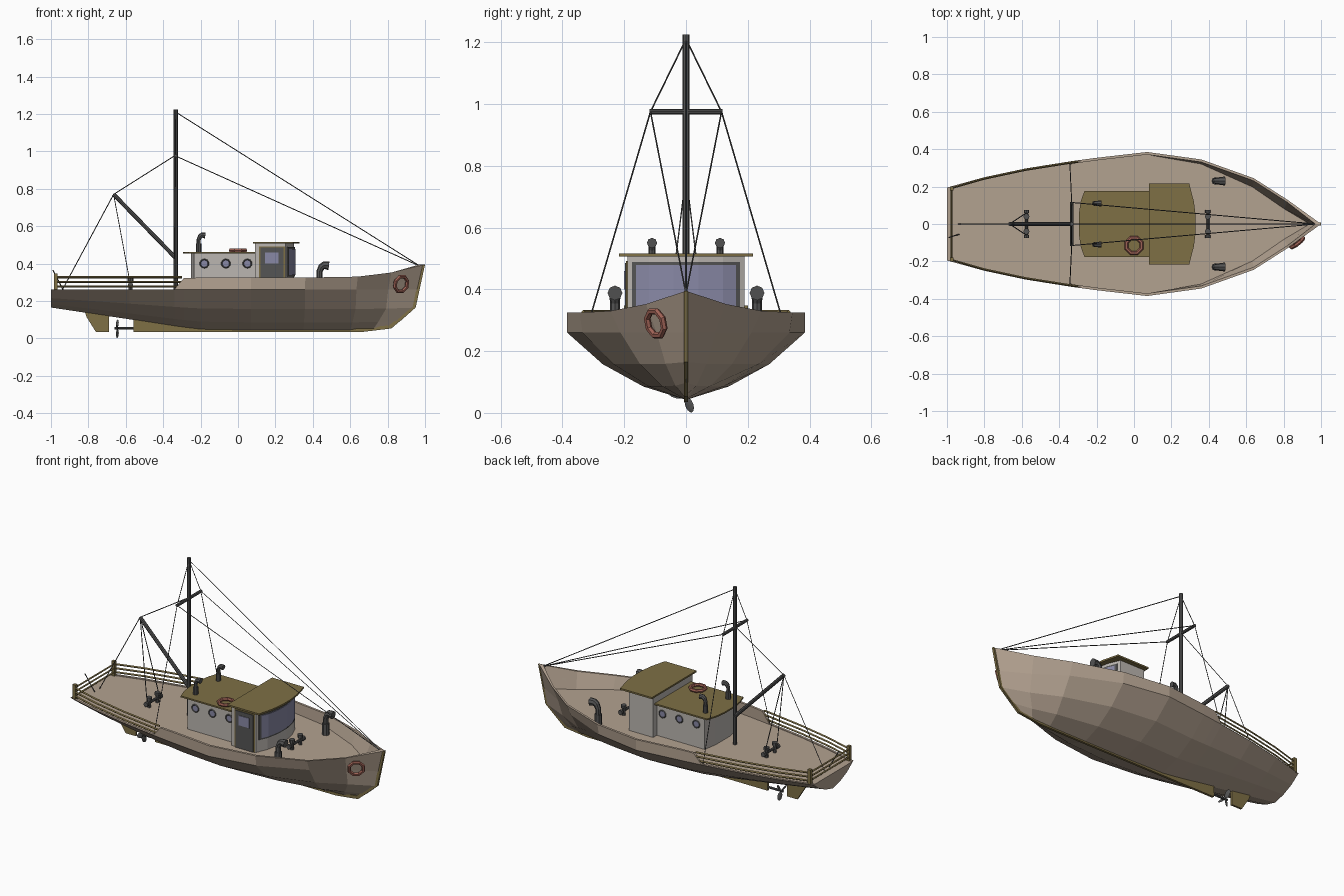
import bpy, bmesh, math
from mathutils import Vector, Matrix

if "Cube" in bpy.data.objects:
    bpy.data.objects.remove(bpy.data.objects["Cube"])


def material(name, col):
    m = bpy.data.materials.new(name)
    m.diffuse_color = (*col, 1)
    m.use_nodes = True
    m.node_tree.nodes["Principled BSDF"].inputs["Base Color"].default_value = m.diffuse_color
    return m


TAUPE = material("hull_paint", (0.45, 0.36, 0.28))
OCHRE = material("trim_paint", (0.21, 0.16, 0.06))
DARK = material("dark_metal", (0.09, 0.09, 0.09))
WALL = material("cabin_paint", (0.50, 0.47, 0.44))
GLASS = material("glass", (0.25, 0.25, 0.38))
RED = material("buoy_red", (0.34, 0.12, 0.09))


def finish(name, bm, mat):
    bmesh.ops.recalc_face_normals(bm, faces=bm.faces)
    me = bpy.data.meshes.new(name)
    bm.to_mesh(me)
    bm.free()
    me.materials.append(mat)
    ob = bpy.data.objects.new(name, me)
    bpy.context.collection.objects.link(ob)
    return ob


def prism(name, pts, lo, hi, mat, plane="xy"):
    """Extrude a flat outline along z (xy) or y (xz)."""
    bm = bmesh.new()
    put = (lambda p, h: (p[0], p[1], h)) if plane == "xy" else (lambda p, h: (p[0], h, p[1]))
    f = bm.faces.new([bm.verts.new(put(p, lo)) for p in pts])
    out = bmesh.ops.extrude_face_region(bm, geom=[f])
    vs = [v for v in out["geom"] if isinstance(v, bmesh.types.BMVert)]
    bmesh.ops.translate(bm, verts=vs, vec=Vector(put((0, 0), hi - lo)))
    return finish(name, bm, mat)


def box(name, x0, x1, y0, y1, z0, z1, mat):
    return prism(name, [(x0, y0), (x1, y0), (x1, y1), (x0, y1)], z0, z1, mat)


def tube(name, pts, r, mat, res=2, radii=None):
    cu = bpy.data.curves.new(name, "CURVE")
    cu.dimensions = "3D"
    cu.bevel_depth, cu.bevel_resolution, cu.use_fill_caps = r, res, True
    sp = cu.splines.new("POLY")
    sp.points.add(len(pts) - 1)
    for i, p in enumerate(pts):
        sp.points[i].co = (*p, 1)
        sp.points[i].radius = radii[i] if radii else 1
    sp.use_smooth = False
    cu.materials.append(mat)
    ob = bpy.data.objects.new(name, cu)
    bpy.context.collection.objects.link(ob)
    return ob


def mirrored(pts):
    return pts + [(x, -y) for x, y in reversed(pts)]


def ring(name, loc, normal, R, r, mat, n=8, m=6):
    bm = bmesh.new()
    q = Vector(normal).to_track_quat("Z", "Y")
    vs = []
    for i in range(n):
        a = math.tau * (i + 0.5) / n
        for j in range(m):
            b = math.tau * j / m
            d = R + r * math.cos(b)
            vs.append(bm.verts.new(q @ Vector((d * math.cos(a), d * math.sin(a), r * math.sin(b))) + Vector(loc)))
    for i in range(n):
        for j in range(m):
            k, l = (i + 1) % n, (j + 1) % m
            bm.faces.new([vs[i * m + j], vs[k * m + j], vs[k * m + l], vs[i * m + l]])
    return finish(name, bm, mat)


# Hull stations: x at rail, x at keel, rail breadth, knuckle breadth, rail z, keel z
DECK = 0.258
stations = [(-1, -1, .195, .195, .262, .165), (-.8, -.8, .25, .25, .262, .135),
            (-.58, -.58, .297, .297, .262, .102), (-.34, -.34, .335, .335, .262, .065),
            (-.29, -.29, .342, .342, .322, .058), (-.2, -.2, .354, .354, .325, .047),
            (.07, .07, .385, .385, .325, .042), (.36, .35, .345, .335, .325, .042),
            (.64, .60, .245, .212, .33, .042), (.82, .72, .13, .095, .352, .045),
            (1, .82, 0, 0, .395, .057)]
bm = bmesh.new()
rings = []
for xt, xk, b, bk, zt, zk in stations:
    X = lambda t: xt + (xk - xt) * t
    Z = lambda t: zk + (.26 - zk) * t
    s = .03 if b == 0 else 0
    half = [(X(.17) - s, 0, DECK), (X(.17) - s, max(bk - .014, 0), DECK), (xt - s, max(b - .014, 0), zt),
            (xt, b, zt), (X(.17), bk, .26), (X(.28), bk * .7, Z(.53)),
            (X(.7), bk * .36, Z(.2)), (xk, 0, zk)]
    full = half + [(x, -y, z) for x, y, z in reversed(half[1:-1])]
    rings.append([bm.verts.new(p) for p in full])
for A, B in zip(rings, rings[1:]):
    for i in range(len(A)):
        j = (i + 1) % len(A)
        bm.faces.new([A[i], A[j], B[j], B[i]])
bm.faces.new(rings[0])
bmesh.ops.remove_doubles(bm, verts=bm.verts, dist=1e-5)
bmesh.ops.dissolve_degenerate(bm, edges=bm.edges, dist=1e-5)
finish("hull", bm, TAUPE)

# Keel, stem and rudder
prism("keel_and_stem", [(-.56, .035), (.67, .035), (.82, .053), (.95, .165), (1, .395), (.98, .388),
                        (.935, .18), (.81, .07), (.66, .055), (-.2, .06), (-.56, .11)], -.007, .007, OCHRE, "xz")
prism("rudder", [(-.76, .035), (-.69, .035), (-.69, .125), (-.82, .145), (-.81, .115)], -.006, .006, OCHRE, "xz")

# Propeller
tube("propeller_shaft", [(-.55, 0, .055), (-.66, 0, .055)], .007, DARK)
for i in range(3):
    bm = bmesh.new()
    bmesh.ops.create_uvsphere(bm, u_segments=8, v_segments=6, radius=1)
    M = (Matrix.Translation((-.645, 0, .055)) @ Matrix.Rotation(math.radians(-160 + 120 * i), 4, "X")
         @ Matrix.Translation((0, 0, .031)) @ Matrix.Rotation(.5, 4, "Z") @ Matrix.Diagonal((.004, .015, .026, 1)))
    bmesh.ops.transform(bm, matrix=M, verts=bm.verts)
    finish("propeller_blade", bm, DARK)

# Rear cabin and wheelhouse with roofs
prism("rear_cabin", mirrored([(.1, .155), (-.235, .155), (-.25, .07)]), DECK, .455, WALL)
prism("rear_roof", mirrored([(.09, .177), (-.265, .177), (-.285, .12), (-.295, .05)]), .453, .462, OCHRE)
front = [(.255, .19), (.285, .12), (.30, .04)]
prism("wheelhouse", mirrored([(.09, .19)] + front), DECK, .508, WALL)
prism("wheelhouse_roof", mirrored([(.08, .217), (.295, .217), (.32, .12), (.33, .04)]), .506, .516, OCHRE)
prism("window_frame", mirrored([(.25, .17), (.266, .175), (.289, .12), (.304, .04)]), .33, .488, DARK)
prism("front_window", mirrored([(.25, .155), (.274, .162), (.292, .12), (.307, .04)]), .34, .478, GLASS)

# Door on the starboard side
box("door_frame", .112, .25, -.194, -.18, DECK, .492, OCHRE)
box("door", .12, .242, -.198, -.18, DECK, .485, DARK)
box("door_window", .145, .217, -.201, -.18, .40, .46, GLASS)

# Portholes on both sides
for sy in (-1, 1):
    for x in (-.18, -.065, .05):
        ring("porthole_rim", (x, sy * .157, .40), (0, sy, 0), .022, .004, DARK, 10, 4)
        tube("porthole_glass", [(x, sy * .15, .40), (x, sy * .158, .40)], .021, GLASS, 3)


# Ventilator cowls
def cowl(name, x, y, z, h, r):
    tube(name, [(x, y, z), (x, y, z + h * .72), (x + r * .7, y, z + h * .9), (x + r * 1.6, y, z + h * .97),
                (x + r * 3.2, y, z + h * .95)], r, DARK, 2, [1, 1, 1.15, 1.3, 1.5])
    tube(name + "_collar", [(x, y, z), (x, y, z + h * .5)], r * 1.3, DARK)


for sy in (-1, 1):
    cowl("deck_vent", .435, sy * .23, DECK, .137, .016)
    cowl("roof_vent", -.21, sy * .11, .46, .095, .011)

# Bollards fore and aft
for x in (.395, -.575):
    for sy in (-1, 1):
        tube("bollard_post", [(x, sy * .04, DECK), (x, sy * .04, .30), (x, sy * .04, .303), (x, sy * .04, .32)],
             .011, DARK, 2, [1, 1, 1.5, 1.5])
    tube("bollard_bar", [(x, -.075, .285), (x, -.06, .285), (x, -.058, .285), (x, .058, .285),
                         (x, .06, .285), (x, .075, .285)], .008, DARK, 2, [1.8, 1.8, 1, 1, 1.8, 1.8])

# Lifebuoys
ring("roof_lifebuoy", (0, -.115, .47), (0, 0, 1), .043, .011, RED)
ring("bow_lifebuoy", (.872, -.098, .29), (.6, -.76, -.22), .043, .011, RED)

# Stern railing
side = [(-.3, .333), (-.34, .328), (-.58, .29), (-.8, .243), (-.975, .192)]
for z in (.278, .302, .327):
    tube("stern_rail", [(x, y, z) for x, y in mirrored(side)], .006, OCHRE, 0)
for sy in (-1, 1):
    box("rail_post", -.985, -.965, sy * .19 - .01, sy * .19 + .01, DECK, .348, OCHRE)
tube("stern_rod", [(-.99, -.072, .365), (-.935, -.055, .26)], .003, DARK, 0)

# Mast, crossbar and boom
tube("mast", [(-.333, 0, DECK), (-.333, 0, 1.225)], .011, DARK)
tube("crossbar", [(-.333, -.118, .975), (-.333, .118, .975)], .009, DARK)
tube("boom", [(-.333, 0, .43), (-.665, 0, .77)], .011, DARK)

# Rigging lines
tip, top, bow = (-.665, 0, .77), (-.333, 0, 1.21), (.975, 0, .385)
lines = [(top, bow), (tip, (-.333, 0, .98)), (tip, (-.94, 0, DECK))]
for sy in (-1, 1):
    arm = (-.333, sy * .115, .975)
    lines += [(arm, bow), (top, arm), (arm, (-.343, sy * .325, DECK)), (tip, (-.575, sy * .06, .285))]
for a, b in lines:
    tube("rigging_line", [a, b], .0025, DARK, 0)

# Turn every tube into a mesh
bpy.ops.object.select_all(action="DESELECT")
for ob in bpy.data.objects:
    if ob.type == "CURVE":
        ob.select_set(True)
        bpy.context.view_layer.objects.active = ob
bpy.ops.object.convert(target="MESH")
